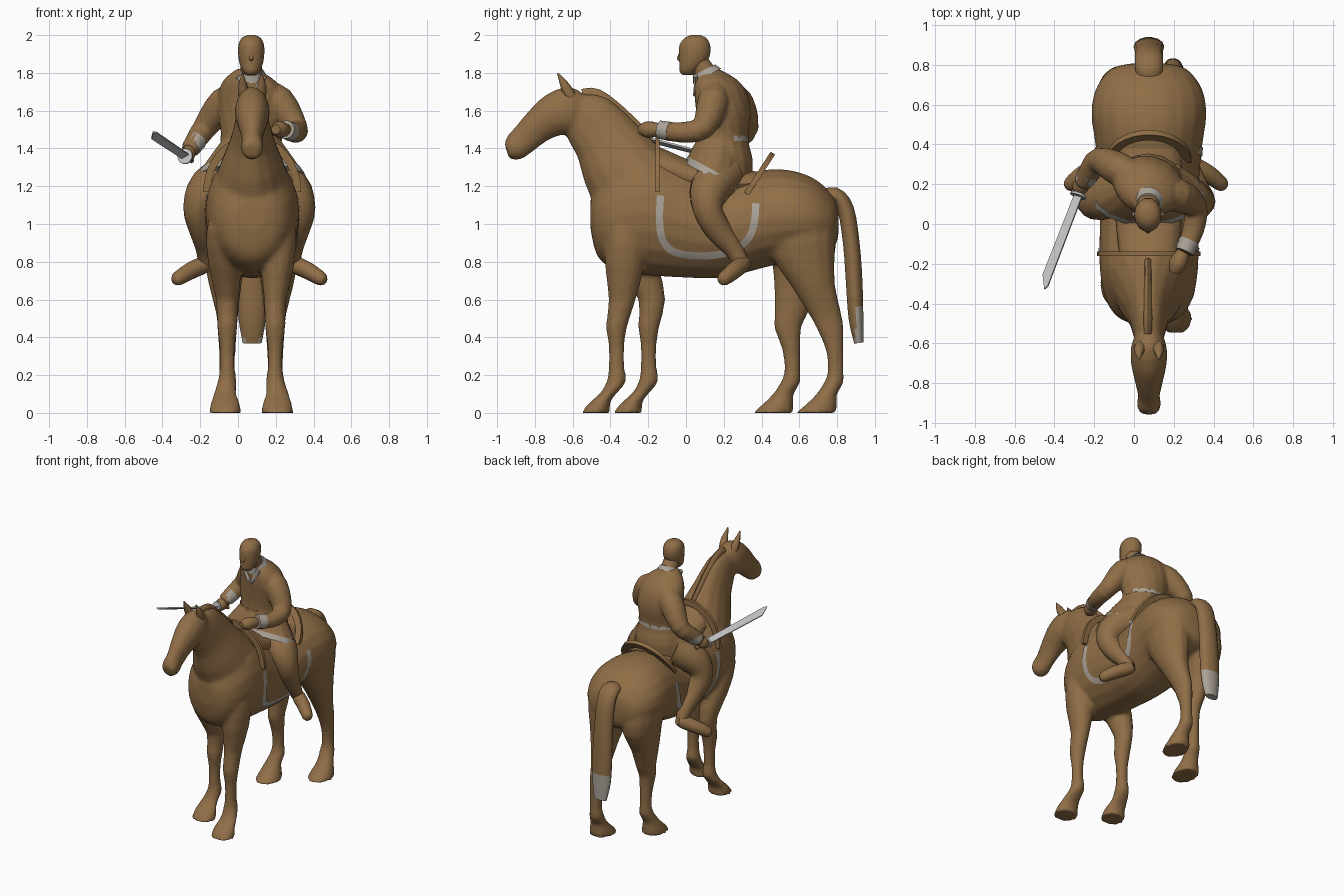
import bpy, bmesh, math
from mathutils import Vector
from mathutils.bvhtree import BVHTree

CX, RX = 0.075, 0.07  # centre lines of horse and rider

def material(name, rgb):
    m = bpy.data.materials.new(name)
    m.diffuse_color = (*rgb, 1)
    return m

BROWN = material("brown", (0.275, 0.155, 0.062))
TRIM = material("pale grey trim", (0.40, 0.36, 0.31))
STEEL = material("steel grey", (0.52, 0.52, 0.53))

def make(name, verts, faces, mats, rule=None, angle=50, closed=True):
    me = bpy.data.meshes.new(name)
    me.from_pydata([tuple(v) for v in verts], [], faces)
    if closed:
        bm = bmesh.new()
        bm.from_mesh(me)
        bmesh.ops.recalc_face_normals(bm, faces=bm.faces)
        bm.to_mesh(me)
        bm.free()
    for m in mats:
        me.materials.append(m)
    for p in me.polygons:
        p.use_smooth = True
        if rule and rule(p.center):
            p.material_index = 1
    me.set_sharp_from_angle(angle=math.radians(angle))
    ob = bpy.data.objects.new(name, me)
    bpy.context.collection.objects.link(ob)
    return ob

def spline(pts, n):
    """Catmull-Rom through tuples of any length."""
    out = []
    for i in range(len(pts) - 1):
        a, b, c, d = (pts[max(i - 1, 0)], pts[i], pts[i + 1], pts[min(i + 2, len(pts) - 1)])
        for t in (k / n for k in range(n)):
            out.append([0.5 * (2 * q + (r - p) * t + (2 * p - 5 * q + 4 * r - s) * t * t
                               + (3 * q - p - 3 * r + s) * t ** 3) for p, q, r, s in zip(a, b, c, d)])
    return out + [list(pts[-1])]

def tube(name, pts, mats=(BROWN,), axis=None, rule=None, sides=14, n=3):
    """Loft ellipses (x, y, z, side radius, other radius); fixed ring axis optional."""
    st = spline([p if len(p) == 5 else (*p, p[3]) for p in pts], n)
    pos = [Vector(s[:3]) for s in st]
    verts, faces = [], []
    for i, s in enumerate(st):
        t = Vector(axis) if axis else (pos[min(i + 1, len(pos) - 1)] - pos[max(i - 1, 0)]).normalized()
        side = (Vector((1, 0, 0)) - t * t.x).normalized()
        other = t.cross(side)
        for a in (math.tau * k / sides for k in range(sides)):
            verts.append(pos[i] + side * math.cos(a) * s[3] + other * math.sin(a) * s[4])
    for i in range(len(st) - 1):
        for k in range(sides):
            a, b = i * sides + k, i * sides + (k + 1) % sides
            faces.append((a, b, b + sides, a + sides))
    faces += [tuple(reversed(range(sides))), tuple(range(len(verts) - sides, len(verts)))]
    return make(name, verts, faces, mats, rule)

def fuse(parts, voxel, iterations):
    """Join overlapping tubes and blend them into one smooth skin."""
    with bpy.context.temp_override(active_object=parts[0], selected_editable_objects=parts, selected_objects=parts):
        bpy.ops.object.join()
    mod = parts[0].modifiers.new("blend", 'REMESH')
    mod.mode, mod.voxel_size, mod.use_smooth_shade = 'VOXEL', voxel, True
    mod = parts[0].modifiers.new("soften", 'SMOOTH')
    mod.factor, mod.iterations = 0.5, iterations

# Horse body, neck and head
body = tube("horse", [(CX, y, (lo + hi) / 2, w, (hi - lo) / 2) for y, lo, hi, w in (
    (-0.505, 0.97, 1.13, 0.07), (-0.47, 0.83, 1.22, 0.155), (-0.38, 0.76, 1.32, 0.218),
    (-0.22, 0.73, 1.40, 0.248), (0.0, 0.715, 1.30, 0.248), (0.2, 0.715, 1.23, 0.252),
    (0.4, 0.765, 1.285, 0.27), (0.55, 0.80, 1.285, 0.29), (0.68, 0.82, 1.24, 0.268),
    (0.78, 0.87, 1.15, 0.19), (0.807, 0.94, 1.07, 0.09))], axis=(0, 1, 0), sides=20)
tree = BVHTree.FromPolygons([v.co for v in body.data.vertices], [tuple(p.vertices) for p in body.data.polygons])
skin = [body]
skin.append(tube("neck", [(CX, -0.13, 1.03, 0.16, 0.17), (CX, -0.22, 1.15, 0.21, 0.24),
                          (CX, -0.325, 1.28, 0.18, 0.228), (CX, -0.425, 1.445, 0.115, 0.18),
                          (CX, -0.53, 1.57, 0.083, 0.148), (CX, -0.60, 1.63, 0.06, 0.07)]))
skin.append(tube("head", [(CX, -0.53, 1.61, 0.05, 0.07), (CX, -0.60, 1.605, 0.087, 0.125),
                          (CX, -0.69, 1.58, 0.092, 0.118), (CX, -0.78, 1.52, 0.073, 0.094),
                          (CX, -0.86, 1.445, 0.055, 0.08), (CX, -0.91, 1.405, 0.062, 0.073),
                          (CX, -0.95, 1.39, 0.045, 0.045)]))

# Horse legs: (front y, back y, z, half width)
FRONT = [(-0.39, -0.26, 1.12, 0.05), (-0.43, -0.21, 0.97, 0.10), (-0.43, -0.22, 0.78, 0.09),
         (-0.41, -0.265, 0.6, 0.06), (-0.425, -0.31, 0.46, 0.055), (-0.41, -0.325, 0.36, 0.042),
         (-0.41, -0.325, 0.24, 0.04), (-0.42, -0.315, 0.17, 0.05), (-0.45, -0.36, 0.11, 0.06),
         (-0.505, -0.40, 0.06, 0.076), (-0.56, -0.40, 0.0, 0.088)]
HIND = [(0.5, 0.73, 1.12, 0.07), (0.43, 0.79, 0.98, 0.13), (0.45, 0.79, 0.83, 0.115),
        (0.55, 0.79, 0.68, 0.087), (0.65, 0.825, 0.52, 0.058), (0.69, 0.835, 0.45, 0.053),
        (0.74, 0.835, 0.33, 0.044), (0.75, 0.835, 0.22, 0.042), (0.73, 0.835, 0.16, 0.052),
        (0.69, 0.80, 0.1, 0.058), (0.64, 0.80, 0.05, 0.074), (0.58, 0.80, 0.0, 0.088)]
for name, prof, shift, top in (("front_leg", FRONT, 0.17, 0.95), ("hind_leg", HIND, -0.23, 0.82)):
    for s in (-1, 1):
        pts = []
        for a, b, z, w in prof:
            d = shift * max(0, min(1, (top - z) / 0.38)) if s < 0 else 0
            spread = 0.127 if 0.15 < z < 0.65 else 0.138
            pts.append((0.07 + s * spread, (a + b) / 2 + d, z, w, (b - a) / 2))
        skin.append(tube(name, pts, axis=(0, 0, -1), n=2))
fuse(skin, 0.014, 6)

# Mane, tail with pale tip, ears
tube("mane", [(0.07, -0.55, 1.685, 0.02, 0.03), (0.07, -0.47, 1.68, 0.022, 0.035),
              (0.07, -0.35, 1.59, 0.022, 0.035), (0.07, -0.19, 1.44, 0.018, 0.03)], sides=8)
tube("tail", [(CX, 0.72, 1.13, 0.06, 0.05), (CX, 0.79, 1.155, 0.07, 0.04), (CX, 0.845, 1.08, 0.07, 0.045),
              (CX, 0.875, 0.9, 0.072, 0.045), (CX, 0.89, 0.7, 0.077, 0.045),
              (CX, 0.90, 0.5, 0.072, 0.04), (CX, 0.915, 0.37, 0.05, 0.025)], (BROWN, TRIM),
     rule=lambda c: c.z < 0.56 and c.y > 0.895)
for s, side in ((-1, "right"), (1, "left")):
    tube(side + "_ear", [(CX + s * 0.04, -0.61, 1.67, 0.033, 0.033), (CX + s * 0.05, -0.64, 1.73, 0.025, 0.025),
                         (CX + s * 0.05, -0.68, 1.80, 0.003, 0.003)], sides=8)

# Saddle cloth border: thin plates laid on the body
path = spline([(-0.135, 1.15), (-0.14, 1.03), (-0.125, 0.92), (-0.06, 0.85), (0.08, 0.83),
               (0.22, 0.85), (0.32, 0.91), (0.36, 1.0), (0.37, 1.11)], 4)
for s, side in ((-1, "right"), (1, "left")):
    verts = []
    for i, (y, z) in enumerate(path):
        p, q = path[max(i - 1, 0)], path[min(i + 1, len(path) - 1)]
        d = Vector((p[1] - q[1], q[0] - p[0])).normalized() * 0.019
        for k in (-1, 0, 1):
            o = Vector((CX + s, y + d.x * k, z + d.y * k))
            hit = tree.ray_cast(o, Vector((-s, 0, 0)))[0] or Vector((CX + s * 0.2, o.y, o.z))
            verts.append(hit + Vector((s * 0.005, 0, 0)))
    faces = [(3 * i + k, 3 * i + k + 1, 3 * i + k + 4, 3 * i + k + 3)[::-s]
             for i in range(len(path) - 1) for k in (0, 1)]
    make(side + "_saddle_cloth_border", verts, faces, (TRIM,), closed=False)

# Saddle: seat, pommel arch and tilted cantle arch
def arch(name, foot, top, half, inner, thick, n=16):
    up = Vector((0, top[0] - foot[0], top[1] - foot[1]))
    nor = up.cross(Vector((1, 0, 0))).normalized() * thick / 2
    base, verts, faces = Vector((CX, *foot)), [], []
    for a in (math.pi * i / n for i in range(n + 1)):
        p = Vector((math.cos(a) * half, 0, 0)) + up * math.sin(a)
        verts += [base + p + nor, base + p * inner + nor, base + p * inner - nor, base + p - nor]
    for i in range(n):
        faces += [(4 * i + k, 4 * i + (k + 1) % 4, 4 * i + 4 + (k + 1) % 4, 4 * i + 4 + k) for k in range(4)]
    make(name, verts, faces + [(3, 2, 1, 0), tuple(range(4 * n, 4 * n + 4))], (BROWN,), angle=35)

arch("saddle_pommel", (-0.15, 1.17), (-0.15, 1.47), 0.26, 0.85, 0.022)
arch("saddle_cantle", (0.32, 1.16), (0.46, 1.375), 0.215, 0.8, 0.028)
tube("saddle_seat", [(CX, -0.14, 1.31, 0.15, 0.1), (CX, 0.05, 1.24, 0.17, 0.09),
                     (CX, 0.25, 1.21, 0.17, 0.08), (CX, 0.38, 1.22, 0.15, 0.06)], axis=(0, 1, 0))

# Rider: coat with skirt and sleeves blended together
coat = [tube("coat", [(RX, 0.12, 1.82, 0.055, 0.05), (RX, 0.155, 1.765, 0.135, 0.11), (RX, 0.185, 1.69, 0.18, 0.135),
                      (RX, 0.2, 1.58, 0.178, 0.143), (RX, 0.195, 1.45, 0.16, 0.135),
                      (RX, 0.195, 1.33, 0.185, 0.16), (RX, 0.195, 1.2, 0.18, 0.15)], axis=(0, 0, -1), sides=16),
        tube("skirt", [(RX, 0.20, 1.46, 0.14, 0.11), (RX, 0.185, 1.37, 0.205, 0.15), (RX, 0.155, 1.27, 0.278, 0.17),
                       (RX, 0.143, 1.245, 0.288, 0.17)], axis=(0, -0.47, -0.88), sides=16, n=2),
        tube("sleeve", [(0.12, 0.16, 1.70, 0.06), (0.215, 0.145, 1.65, 0.085), (0.305, 0.09, 1.51, 0.064),
                        (0.298, -0.03, 1.485, 0.055), (0.25, -0.14, 1.5, 0.045)]),
        tube("sleeve", [(0.03, 0.22, 1.70, 0.06), (-0.075, 0.275, 1.64, 0.085), (-0.175, 0.32, 1.51, 0.066),
                        (-0.225, 0.26, 1.44, 0.055), (-0.26, 0.2, 1.39, 0.045)])]
for v in coat[0].data.vertices:  # shoulders twisted toward the rein hand
    a = -0.35 * max(0, min(1, (v.co.z - 1.45) / 0.2))
    x, y = v.co.x - RX, v.co.y - 0.19
    v.co.x, v.co.y = RX + x * math.cos(a) - y * math.sin(a), 0.19 + x * math.sin(a) + y * math.cos(a)
fuse(coat, 0.01, 4)

# Coat trim: hem, back of belt, collar, lapels
tube("skirt_hem", [(RX, 0.160, 1.277, 0.277, 0.171), (RX, 0.142, 1.243, 0.29, 0.173)], (TRIM,),
     axis=(0, -0.47, -0.88), sides=16, n=1)
tube("belt", [(RX, 0.195, 1.468, 0.162, 0.137), (RX, 0.195, 1.44, 0.164, 0.139)], (BROWN, TRIM),
     axis=(0, 0, -1), n=1, rule=lambda c: c.y > 0.24)
tube("collar", [(RX, 0.095, 1.815, 0.06, 0.068), (RX, 0.112, 1.785, 0.08, 0.085)], (TRIM,),
     axis=(0, 0.45, -0.89), n=1)
for s, side in ((-1, "right_"), (1, "left_")):
    tube(side + "lapel", [(RX + s * 0.065, 0.05, 1.785, 0.018, 0.012), (RX + s * 0.035, 0.052, 1.73, 0.018, 0.012),
                          (RX + s * 0.008, 0.046, 1.68, 0.012, 0.01)], (TRIM,), sides=6, n=1)
    # Rider legs and boots
    tube(side + "rider_leg", [(0.06 + s * x, y, z, r) for x, y, z, r in (
        (0.1, 0.21, 1.27, 0.11), (0.215, 0.13, 1.19, 0.11), (0.27, 0.115, 1.08, 0.08),
        (0.25, 0.17, 0.97, 0.07), (0.233, 0.25, 0.87, 0.052), (0.228, 0.29, 0.80, 0.043))])
    tube(side + "boot", [(0.06 + s * x, y, z, r) for x, y, z, r in (
        (0.215, 0.325, 0.80, 0.03), (0.24, 0.295, 0.785, 0.045), (0.315, 0.25, 0.75, 0.045),
        (0.38, 0.20, 0.71, 0.037), (0.40, 0.185, 0.70, 0.02))])

# Rider neck, head and nose
tube("rider_neck", [(RX, 0.06, 1.87, 0.052), (RX, 0.12, 1.77, 0.062)])
tube("rider_head", [(RX, 0.05, 2.0, 0.02, 0.025), (RX, 0.05, 1.985, 0.05, 0.058), (RX, 0.047, 1.95, 0.067, 0.082),
                    (RX, 0.045, 1.90, 0.069, 0.085), (RX, 0.035, 1.85, 0.062, 0.072),
                    (RX, 0.015, 1.81, 0.045, 0.05), (RX, 0.01, 1.79, 0.028, 0.03)], axis=(0, 0, -1))
tube("nose", [(RX, -0.03, 1.91, 0.006), (RX, -0.036, 1.875, 0.013), (RX, -0.025, 1.865, 0.01)], sides=8, n=1)

# Cuffs and hands
tube("left_cuff", [(0.277, -0.085, 1.49, 0.052), (0.253, -0.14, 1.5, 0.049)], (TRIM,), n=1)
tube("left_hand", [(0.25, -0.14, 1.5, 0.032), (0.22, -0.2, 1.5, 0.045), (0.20, -0.245, 1.5, 0.025)])
tube("right_cuff", [(-0.22, 0.265, 1.443, 0.056), (-0.25, 0.22, 1.40, 0.05)], (TRIM,), n=1)
tube("right_hand", [(-0.25, 0.215, 1.40, 0.032), (-0.27, 0.185, 1.365, 0.042), (-0.28, 0.16, 1.34, 0.025)])

# Sword: grip, disc guard and flat blade with slanted tip
grip, tip = Vector((-0.245, 0.235, 1.335)), Vector((-0.46, -0.325, 1.48))
d = (tip - grip).normalized()
guard = grip + d * 0.10
tube("sword_grip", [(*grip, 0.014), (*guard, 0.014)], sides=8, n=1)
tube("sword_guard", [(*(guard - d * 0.006), 0.042), (*(guard + d * 0.006), 0.042)], (STEEL,), n=1)
w = d.cross(Vector((-0.45, 0.25, 1.0))).normalized()
nor = w.cross(d).normalized() * 0.005
outline = [guard - w * 0.022, guard + w * 0.022, tip - d * 0.07 + w * 0.026, tip - w * 0.012, tip - d * 0.02 - w * 0.024]
make("sword_blade", [p + nor for p in outline] + [p - nor for p in outline], [(0, 1, 2, 3, 4), (9, 8, 7, 6, 5)]
     + [(i, i + 5, (i + 1) % 5 + 5, (i + 1) % 5) for i in range(5)], (STEEL,), angle=30)
